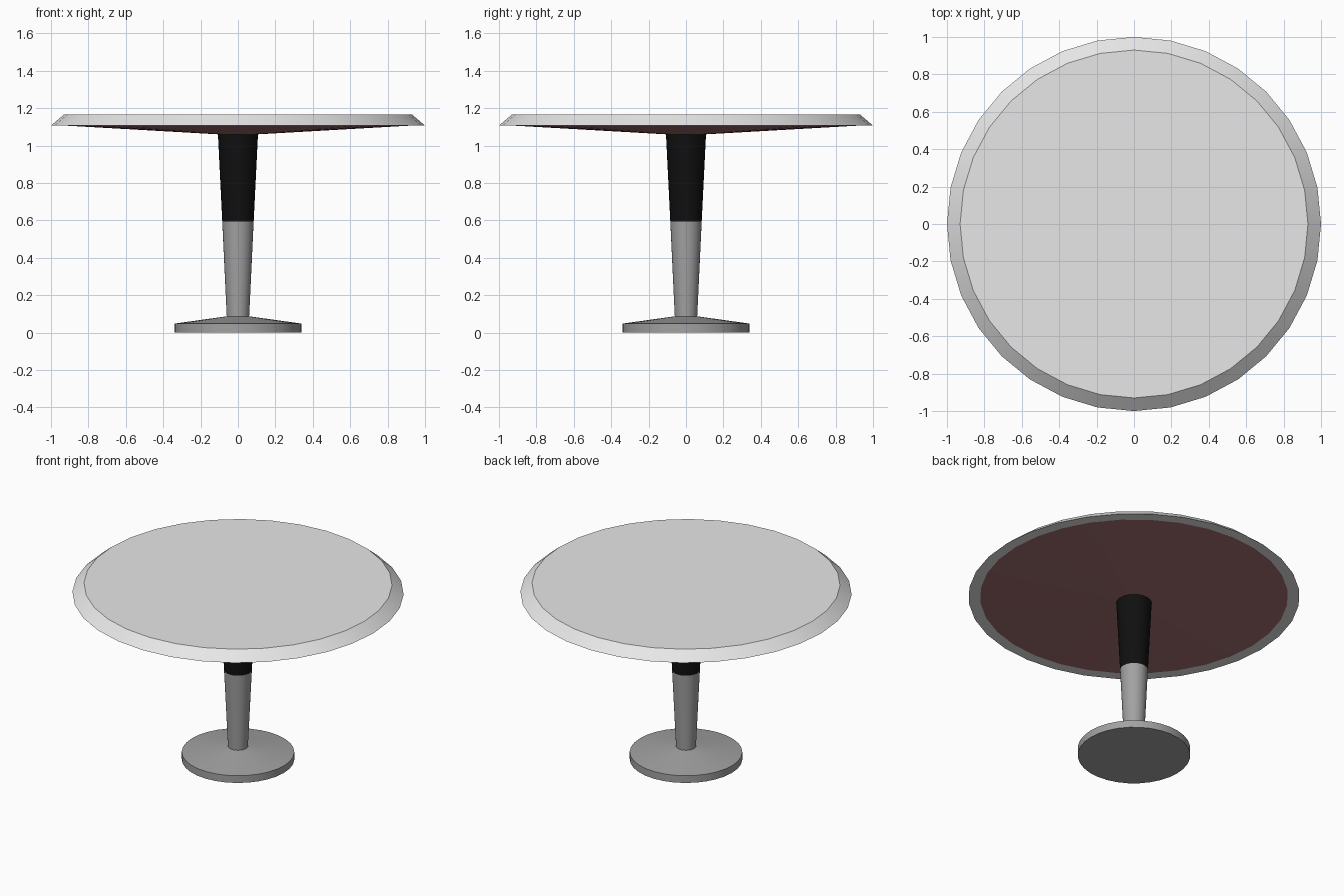
import bpy, bmesh, math

if "Cube" in bpy.data.objects:
    bpy.data.objects.remove(bpy.data.objects["Cube"])

SIDES = 32


def material(name, rgb):
    m = bpy.data.materials.new(name)
    m.diffuse_color = (*rgb, 1)
    m.use_nodes = True
    m.node_tree.nodes["Principled BSDF"].inputs["Base Color"].default_value = m.diffuse_color
    return m


WHITE = material("pale_white", (0.80, 0.80, 0.80))
GREY = material("mid_grey", (0.36, 0.36, 0.36))
BLACK = material("black", (0.005, 0.005, 0.005))
BROWN = material("dark_brown", (0.38, 0.165, 0.17))


def lathe(name, profile, mat, cap_start=False, cap_end=False):
    """Turn an (r, z) profile, listed bottom to top on the outside, around z."""
    bm = bmesh.new()
    rings = []
    for r, z in profile:
        rings.append([bm.verts.new((r * math.cos(2 * math.pi * i / SIDES),
                                    r * math.sin(2 * math.pi * i / SIDES), z))
                      for i in range(SIDES)])
    for a, b in zip(rings, rings[1:]):
        for i in range(SIDES):
            j = (i + 1) % SIDES
            bm.faces.new((a[i], a[j], b[j], b[i]))
    if cap_start:
        bm.faces.new(rings[0][::-1])
    if cap_end:
        bm.faces.new(rings[-1])
    me = bpy.data.meshes.new(name)
    bm.to_mesh(me)
    bm.free()
    me.materials.append(mat)
    ob = bpy.data.objects.new(name, me)
    bpy.context.collection.objects.link(ob)
    bpy.ops.object.select_all(action='DESELECT')
    ob.select_set(True)
    bpy.context.view_layer.objects.active = ob
    bpy.ops.object.shade_smooth_by_angle(angle=math.radians(25))
    return ob


# Foot: flat disc with a shallow conical top
lathe("foot", [(0.34, 0), (0.34, 0.048), (0.06, 0.087)], GREY, cap_start=True)

# Stem: tapered column, grey below and black above
lathe("lower_stem", [(0.06, 0.087), (0.084, 0.595)], GREY)
lathe("upper_stem", [(0.084, 0.595), (0.107, 1.06)], BLACK)

# Table top: flat lip below, bevelled edge, flat top
lathe("table_top", [(0.93, 1.107), (1.0, 1.107), (0.93, 1.166)], WHITE, cap_end=True)

# Underside: shallow cone down to the stem
lathe("underside", [(0.107, 1.06), (0.93, 1.107)], BROWN)
